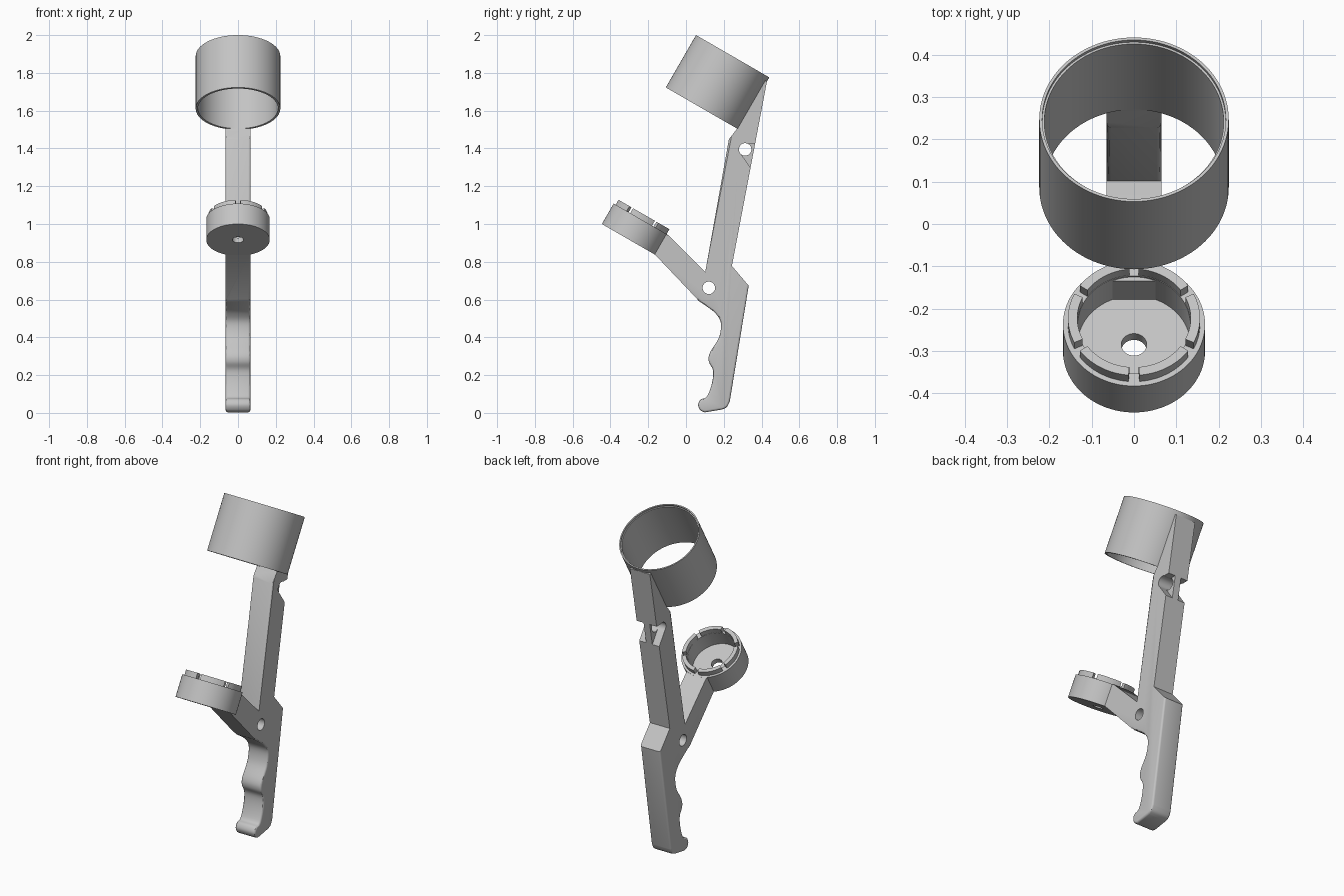
import bpy, bmesh, math
from mathutils import Vector

if "Cube" in bpy.data.objects:
    bpy.data.objects.remove(bpy.data.objects["Cube"], do_unlink=True)

HALF = 0.065                      # half thickness of the handle
TILT = math.radians(30)           # lean of the ring and the cup
CUP, RING = (-0.30, 0.916), (0.087, 1.611)

grey = bpy.data.materials.new("light grey plastic")
grey.use_nodes = True
colour = (0.55, 0.55, 0.55, 1)
grey.diffuse_color = colour
grey.node_tree.nodes["Principled BSDF"].inputs["Base Color"].default_value = colour


def finish(bm, name):
    bmesh.ops.recalc_face_normals(bm, faces=bm.faces)
    mesh = bpy.data.meshes.new(name)
    bm.to_mesh(mesh)
    bm.free()
    mesh.materials.append(grey)
    obj = bpy.data.objects.new(name, mesh)
    bpy.context.collection.objects.link(obj)
    return obj


def activate(obj):
    bpy.ops.object.select_all(action='DESELECT')
    obj.select_set(True)
    bpy.context.view_layer.objects.active = obj


def smooth(obj):
    activate(obj)
    bpy.ops.object.shade_smooth_by_angle(angle=math.radians(30))


def prism(points, x0, x1):
    """Extrude a side profile of (y, z) points across x."""
    bm = bmesh.new()
    face = bm.faces.new([bm.verts.new((x0, y, z)) for y, z in points])
    out = bmesh.ops.extrude_face_region(bm, geom=[face])
    verts = [v for v in out["geom"] if isinstance(v, bmesh.types.BMVert)]
    bmesh.ops.translate(bm, verts=verts, vec=(x1 - x0, 0, 0))
    return bm


def lathe(profile, name, base, start=0.0, sweep=math.tau, steps=96):
    """Revolve a closed (radius, height) profile, then lean it back."""
    bm = bmesh.new()
    full = sweep >= math.tau
    rows = []
    for i in range(steps if full else steps + 1):
        a = start + sweep * i / steps
        rows.append([bm.verts.new((r * math.cos(a), r * math.sin(a), h))
                     for r, h in profile])
    n = len(profile)
    for i in range(steps):
        a, b = rows[i], rows[(i + 1) % len(rows)]
        for j in range(n):
            k = (j + 1) % n
            bm.faces.new((a[j], b[j], b[k], a[k]))
    if not full:
        bm.faces.new(rows[0])
        bm.faces.new(rows[-1])
    obj = finish(bm, name)
    obj.location = (0, *base)
    obj.rotation_euler.x = -TILT
    smooth(obj)
    return obj


def leaned(base, y, z):
    s, c = math.sin(TILT), math.cos(TILT)
    return (base[0] + c * y + s * z, base[1] - s * y + c * z)


def curve_through(points, steps=5):
    """Catmull-Rom curve through the given points."""
    p = [Vector(q) for q in points]
    p = [p[0]] + p + [p[-1]]
    out = []
    for a, b, c, d in zip(p, p[1:], p[2:], p[3:]):
        for i in range(steps):
            t = i / steps
            out.append(tuple(0.5 * (2 * b + (c - a) * t + (2*a - 5*b + 4*c - d) * t**2
                                    + (3*b - a - 3*c + d) * t**3)))
    return out + [tuple(p[-1])]


def cut(target, cutter):
    cutter.hide_render = True
    mod = target.modifiers.new("cut", 'BOOLEAN')
    mod.object, mod.solver = cutter, 'EXACT'
    activate(target)
    bpy.ops.object.modifier_apply(modifier=mod.name)
    bpy.data.objects.remove(cutter, do_unlink=True)


# Upper ring with a small step inside its top rim
lathe([(0.212, 0), (0.224, 0), (0.224, 0.32), (0.217, 0.32), (0.217, 0.31), (0.212, 0.31)],
      "upper_ring", RING)

# Cup with a drain hole, and six lugs standing on its rim
lathe([(0.03, 0), (0.168, 0), (0.168, 0.125), (0.133, 0.125), (0.133, 0.03), (0.03, 0.03)],
      "cup", CUP)
gap = 0.083
for i in range(6):
    lathe([(0.134, 0.12), (0.156, 0.12), (0.156, 0.155), (0.134, 0.155)], f"cup_lug_{i + 1}",
          CUP, math.radians(30 + 60 * i) + gap, math.radians(60) - 2 * gap, 14)

# Handle: finger grip, branch to the cup and long arm to the ring
fingers = curve_through([
    (0.068, 0.592), (0.115, 0.56), (0.158, 0.525), (0.185, 0.475), (0.174, 0.398),
    (0.127, 0.319), (0.121, 0.272), (0.143, 0.224), (0.137, 0.156), (0.111, 0.087),
    (0.078, 0.071), (0.064, 0.043), (0.076, 0.014), (0.1, 0.003)])
heel = curve_through([(0.19, 0.018), (0.216, 0.031), (0.232, 0.062)], 4)
arm_foot, arm_bend = (0.102, 0.747), (0.227, 1.448)
profile = (
    [leaned(CUP, 0.123, 0.118), leaned(CUP, 0.123, 0.002), leaned(CUP, 0.151, 0.002), (0.058, 0.604)]
    + fingers + heel
    + [(0.332, 0.673), (0.243, 0.778), leaned(RING, 0.224, 0.295),
       leaned(RING, 0.2125, 0.295), leaned(RING, 0.2125, 0.003), arm_bend, arm_foot,
       leaned(CUP, 0.17, 0.125)])
bm = prism(profile, -HALF, HALF)
arm_mid = (Vector(arm_foot) + Vector(arm_bend)) / 2
rounded = []
for e in bm.edges:
    a, b = (v.co for v in e.verts)
    mid = (a + b) / 2
    on_side = abs(a.x - b.x) < 1e-5
    on_grip = mid.y > 0.06 and max(a.z, b.z) < 0.675
    on_arm = (mid.yz - arm_mid).length < 0.01
    if on_side and (on_grip or on_arm):
        rounded.append(e)
bmesh.ops.bevel(bm, geom=rounded, offset=0.011, segments=3, profile=0.5,
                affect='EDGES', clamp_overlap=True)
handle = finish(bm, "handle")

# Cross holes through the branch root and the upper arm
for y, z in ((0.121, 0.662), (0.313, 1.395)):
    circle = [(y + 0.033 * math.cos(math.tau * i / 40), z + 0.033 * math.sin(math.tau * i / 40))
              for i in range(40)]
    cut(handle, finish(prism(circle, -0.2, 0.2), "hole_cutter"))

# Notches in the back of the arm, either side of a central web
notch = [(0.286, 1.378), (0.342, 1.297), (0.42, 1.297), (0.42, 1.424), (0.313, 1.424)]
for side in (-1, 1):
    cut(handle, finish(prism(notch, side * 0.02, side * 0.1), "notch_cutter"))
smooth(handle)
